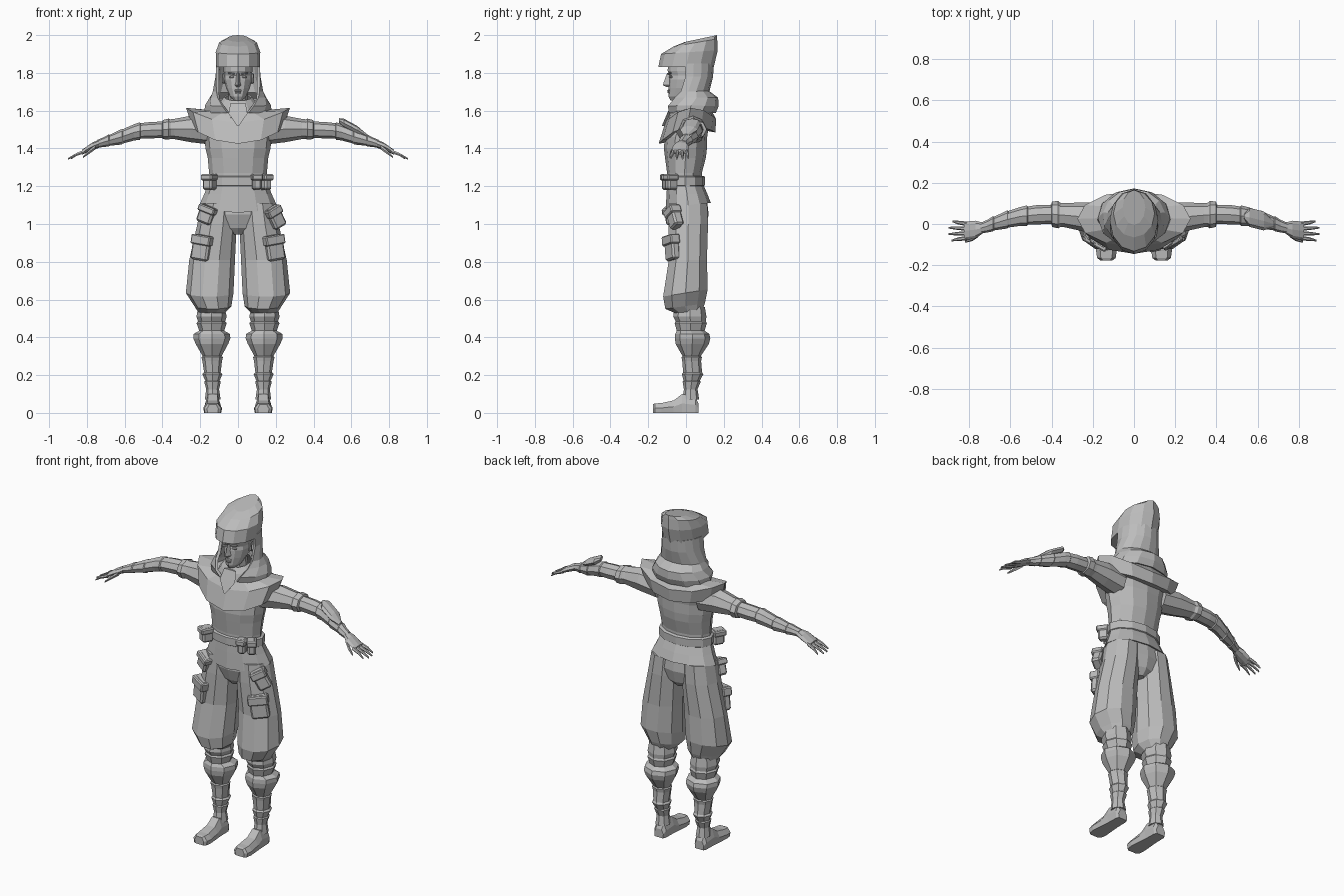
import bpy, bmesh, math
from mathutils import Vector, Euler

cloth = bpy.data.materials.new("plain grey")
cloth.diffuse_color = (0.5, 0.5, 0.5, 1)


def finish(name, bm, mirror=False, thick=0):
    bmesh.ops.recalc_face_normals(bm, faces=bm.faces)
    me = bpy.data.meshes.new(name)
    bm.to_mesh(me)
    bm.free()
    me.materials.append(cloth)
    ob = bpy.data.objects.new(name, me)
    bpy.context.collection.objects.link(ob)
    if thick:
        m = ob.modifiers.new("thickness", 'SOLIDIFY')
        m.thickness = thick
        m.offset = 0
    if mirror:
        ob.modifiers.new("mirror", 'MIRROR')
    return ob


def skin(name, rings, closed=True, caps=True, mirror=False, thick=0):
    """Join a list of equal point rings with quads."""
    bm = bmesh.new()
    vs = [[bm.verts.new(p) for p in r] for r in rings]
    n = len(vs[0])
    for a, b in zip(vs, vs[1:]):
        for i in range(n if closed else n - 1):
            j = (i + 1) % n
            bm.faces.new((a[i], a[j], b[j], b[i]))
    if caps and closed:
        bm.faces.new(vs[0])
        bm.faces.new(vs[-1])
    return finish(name, bm, mirror, thick)


def zring(x, y, z, rx, ry, tilt=0, lift=0, n=12):
    """Level ring; tilt raises the back, lift raises the sides."""
    out = []
    for i in range(n):
        a = 2 * math.pi * i / n
        c, s = math.cos(a), math.sin(a)
        out.append((x + rx * c, y + ry * s, z + tilt * s + lift * c * c))
    return out


def arc(y, z, rx, ry, start, n=11):
    """Open ring round the back, from start degrees to its mirror."""
    out = []
    for i in range(n):
        a = math.radians(start + (180 - 2 * start) * i / (n - 1))
        out.append((rx * math.cos(a), y + ry * math.sin(a), z))
    return out


def xring(x, y, z, ry, rz, n=8):
    return [(x, y + ry * math.cos(2 * math.pi * i / n),
             z + rz * math.sin(2 * math.pi * i / n)) for i in range(n)]


def box(name, loc, size, rot=(0, 0, 0), bevel=0.006, bm=None):
    bm = bmesh.new()
    bmesh.ops.create_cube(bm, size=1)
    e = Euler([math.radians(r) for r in rot])
    for v in bm.verts:
        p = Vector((v.co.x * size[0], v.co.y * size[1], v.co.z * size[2]))
        p.rotate(e)
        v.co = p + Vector(loc)
    if bevel:
        bmesh.ops.bevel(bm, geom=bm.edges[:], offset=bevel, segments=1, affect='EDGES')
    return finish(name, bm)


def pouch(name, loc, size, rot=(0, 0, 0)):
    """Pouch body with a slightly larger flap over its top."""
    box(name, loc, size, rot, 0.01)
    up = Vector((0, -0.004, size[2] * 0.3))
    up.rotate(Euler([math.radians(r) for r in rot]))
    box(name + "_flap", Vector(loc) + up,
        (size[0] + .012, size[1] + .01, size[2] * .38), rot)


# Hood: pointed cap, open drape round the back, and collar
skin("hood_cap", [zring(0, 0, 1.83, .115, .147), zring(0, .018, 1.91, .118, .15, .01),
                  zring(0, .05, 1.96, .1, .115, .02), zring(0, .08, 1.982, .055, .085, .018)])
skin("hood_drape", [arc(.015, 1.85, .108, .125, -8), arc(.025, 1.78, .112, .11, -14),
                    arc(.025, 1.70, .127, .092, -32), arc(.035, 1.665, .145, .128, -45),
                    arc(.03, 1.625, .168, .135, -62), arc(.03, 1.59, .17, .12, -72)],
     closed=False, thick=.016)
skin("scarf_collar", [zring(0, .01, 1.67, .07, .065, .02), zring(0, .01, 1.64, .095, .085, .02),
                      zring(0, .02, 1.58, .14, .115, .02)], caps=False, thick=.008)
skin("scarf_front", [[(-.04, -.075, 1.64), (.04, -.075, 1.64), (0, -.05, 1.64)],
                     [(-.05, -.1, 1.585), (.05, -.1, 1.585), (0, -.06, 1.585)],
                     [(-.006, -.128, 1.52), (.006, -.128, 1.52), (0, -.1, 1.52)]])

# Head, neck and face
skin("neck", [zring(0, .01, 1.56, .06, .06, n=8), zring(0, 0, 1.7, .048, .052, n=8)])
skin("head", [zring(0, -.05, 1.655, .022, .033), zring(0, -.037, 1.675, .043, .055),
              zring(0, -.012, 1.72, .063, .081), zring(0, 0, 1.765, .074, .092),
              zring(0, .005, 1.785, .073, .091), zring(0, .003, 1.81, .076, .1),
              zring(0, .005, 1.86, .075, .1)])
skin("nose", [[(-.007, -.088, 1.8), (.007, -.088, 1.8), (0, -.1, 1.8)],
              [(-.013, -.085, 1.75), (.013, -.085, 1.75), (0, -.118, 1.75)],
              [(-.017, -.085, 1.735), (.017, -.085, 1.735), (0, -.122, 1.735)],
              [(-.01, -.085, 1.724), (.01, -.085, 1.724), (0, -.1, 1.724)]])
box("upper_lip", (0, -.093, 1.707), (.038, .014, .008), (15, 0, 0), .003)
box("lower_lip", (0, -.091, 1.697), (.032, .014, .009), (-10, 0, 0), .003)
for s in (-1, 1):
    box("eye", (s * .034, -.081, 1.778), (.026, .012, .011), (0, 0, s * 22), .004)
    box("eyebrow", (s * .035, -.088, 1.797), (.036, .012, .008), (0, -s * 8, s * 22), .003)
    box("ear", (s * .076, .01, 1.77), (.012, .03, .055), (-10, 0, s * 15), .005)

# Torso, mantle with pointed shoulders, belt and tunic hem
skin("torso", [zring(0, .04, 1.6, .12, .07), zring(0, .03, 1.55, .2, .095),
               zring(0, 0, 1.46, .178, .112), zring(0, -.003, 1.4, .172, .114),
               zring(0, -.003, 1.35, .16, .108), zring(0, -.008, 1.27, .153, .092),
               zring(0, -.008, 1.2, .155, .092)])
skin("mantle", [zring(0, .03, 1.6, .13, .105), zring(0, .025, 1.545, .275, .135, .01, .07),
                zring(0, .005, 1.455, .242, .15, .03, .06),
                zring(0, .005, 1.462, .19, .11, .03, .06)], caps=False)
skin("belt", [zring(0, -.005, 1.255, .158, .097), zring(0, -.005, 1.25, .167, .106),
              zring(0, -.005, 1.205, .167, .106), zring(0, -.005, 1.2, .158, .097)])
skin("tunic_skirt", [zring(0, -.006, 1.22, .155, .093), zring(0, .005, 1.16, .178, .108),
                     zring(0, .012, 1.085, .205, .12, .025, .015),
                     zring(0, .012, 1.09, .19, .105, .025, .015)], caps=False)
skin("pelvis", [zring(0, .01, 1.14, .18, .1), zring(0, .012, 1.05, .185, .108),
                zring(0, .015, .98, .09, .09), zring(0, .015, .945, .03, .06)])

# Baggy trousers, wrapped lower legs and shoes
skin("trouser_legs", [zring(.1, .012, 1.11, .095, .105, n=10), zring(.111, .012, 1.0, .104, .11, n=10),
                      zring(.137, .01, .81, .121, .106, n=10),
                      zring(.15, -.003, .635, .126, .124, .02, n=10),
                      zring(.133, -.005, .565, .098, .11, .015, n=10),
                      zring(.138, .01, .53, .07, .075, n=10)], mirror=True)
shins = [(.56, .02, .07, .08), (.51, .02, .08, .088), (.485, .025, .072, .08),
         (.475, .025, .08, .085), (.435, .025, .066, .074), (.418, .033, .096, .09),
         (.395, .035, .098, .094), (.365, .033, .086, .088), (.3, .03, .05, .048),
         (.295, .03, .057, .054), (.275, .03, .052, .05), (.215, .035, .044, .05),
         (.205, .035, .053, .057), (.17, .03, .038, .043), (.165, .03, .044, .048),
         (.125, .025, .034, .036), (.07, .025, .042, .045)]
skin("lower_legs", [zring(.14 - (.5 - z) * .015, y, z, rx, ry, n=8) for z, y, rx, ry in shins],
     mirror=True)
shoe = [(.066, .03, .05), (.05, .038, .085), (-.02, .04, .1), (-.065, .044, .066),
        (-.13, .05, .052), (-.165, .045, .05), (-.176, .03, .045)]
skin("shoes", [[(.134 + k * w, y, h * t) for k, t in
                ((-.9, 0), (-1, .5), (-.6, 1), (.6, 1), (1, .5), (.9, 0))] for y, w, h in shoe],
     mirror=True)

# Arms: sleeve, flared cuff, forearm with wraps
skin("sleeves", [xring(.14, .025, 1.49, .08, .07), xring(.25, .035, 1.503, .07, .07),
                 xring(.34, .043, 1.503, .058, .053), xring(.38, .045, 1.502, .056, .05)],
     mirror=True)
skin("sleeve_cuffs", [xring(.355, .044, 1.502, .057, .05), xring(.368, .045, 1.502, .066, .056),
                      xring(.398, .048, 1.5, .062, .05), xring(.402, .048, 1.5, .045, .04)],
     mirror=True)
arm = [(.38, .048, 1.5, .046, .044), (.47, .045, 1.496, .047, .043), (.515, .041, 1.493, .044, .041),
       (.52, .04, 1.492, .05, .046), (.55, .037, 1.485, .046, .043), (.61, .023, 1.464, .04, .038),
       (.615, .022, 1.462, .044, .041), (.68, .002, 1.443, .033, .029),
       (.685, .001, 1.442, .037, .032), (.71, -.01, 1.434, .031, .026), (.745, -.02, 1.424, .026, .021)]
skin("forearms", [xring(*a) for a in arm], mirror=True)
skin("arm_guard", [xring(.535, .037, 1.548, .012, .012), xring(.56, .032, 1.534, .046, .024),
                   xring(.63, .015, 1.498, .046, .022), xring(.68, 0, 1.468, .012, .01)])

# Hands
skin("palms", [xring(.735, -.02, 1.425, .027, .021), xring(.77, -.027, 1.411, .043, .021),
               xring(.825, -.034, 1.381, .045, .013)], mirror=True)
for i, reach in enumerate((.885, .9, .9, .882)):
    y = -.068 + .023 * i
    tip = y + (i - 1.5) * .008
    drop = 1.345 if i in (1, 2) else 1.348
    skin("fingers", [xring(.81, y, 1.385, .011, .011, 6),
                     xring(.855, (y + tip) / 2, 1.368, .009, .009, 6),
                     xring(reach, tip, drop, .004, .005, 6)], mirror=True)
skin("thumbs", [xring(.755, -.05, 1.407, .013, .014, 6), xring(.785, -.072, 1.384, .011, .012, 6),
                xring(.82, -.086, 1.355, .005, .006, 6)], mirror=True)

# Belt, hip and thigh pouches
pouch("belt_pouch", (-.15, -.085, 1.222), (.055, .065, .085), (0, 0, -30))
pouch("belt_pouch", (.098, -.1, 1.222), (.045, .05, .085), (0, 0, 12))
pouch("belt_pouch", (.146, -.078, 1.222), (.045, .06, .085), (0, 0, 35))
pouch("hip_pouch", (-.165, -.073, 1.05), (.085, .055, .095), (0, 20, -25))
pouch("hip_pouch", (.198, -.06, 1.035), (.075, .055, .115), (0, -28, 30))
for s in (-1, 1):
    pouch("thigh_pocket", (s * .193, -.074, .875), (.1, .045, .135), (0, -s * 9, s * 27))
